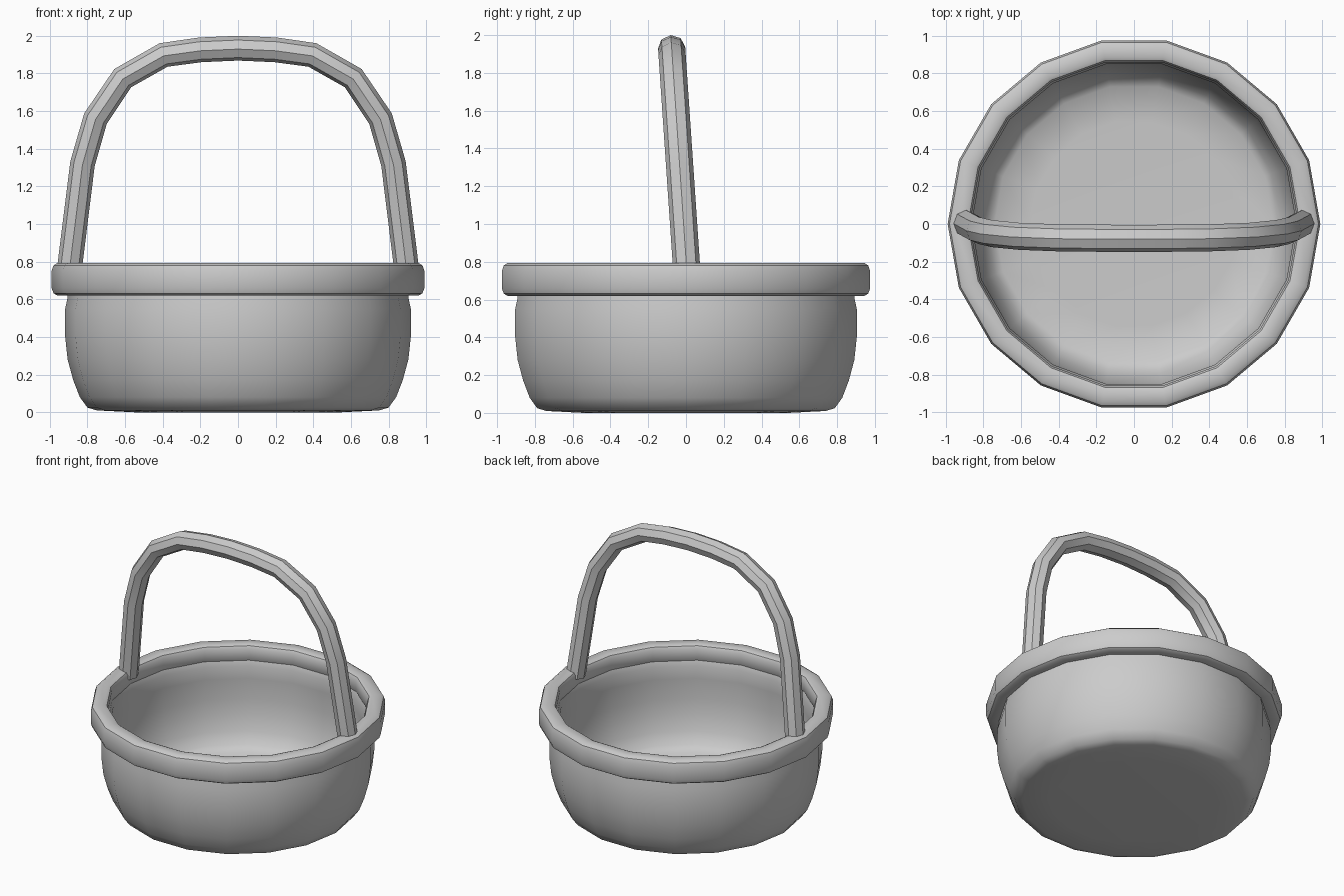
import bpy, bmesh, math
from mathutils import Vector

if "Cube" in bpy.data.objects:
    bpy.data.objects.remove(bpy.data.objects["Cube"])

SIDES = 18


def finish(bm, name):
    bmesh.ops.remove_doubles(bm, verts=bm.verts, dist=0.0005)
    bmesh.ops.recalc_face_normals(bm, faces=bm.faces)
    me = bpy.data.meshes.new(name)
    bm.to_mesh(me)
    bm.free()
    ob = bpy.data.objects.new(name, me)
    bpy.context.collection.objects.link(ob)
    bpy.ops.object.select_all(action='DESELECT')
    bpy.context.view_layer.objects.active = ob
    ob.select_set(True)
    bpy.ops.object.shade_smooth_by_angle(angle=math.radians(38))
    return ob


def bridge(bm, rings, closed=False):
    pairs = list(zip(rings, rings[1:]))
    if closed:
        pairs.append((rings[-1], rings[0]))
    for a, b in pairs:
        n = len(a)
        for i in range(n):
            j = (i + 1) % n
            bm.faces.new((a[i], a[j], b[j], b[i]))


def lathe(name, profile, closed):
    bm = bmesh.new()
    rings = []
    for r, z in profile:
        rings.append([bm.verts.new((r * math.cos(math.tau * i / SIDES),
                                    r * math.sin(math.tau * i / SIDES), z))
                      for i in range(SIDES)])
    bridge(bm, rings, closed)
    if not closed:
        bm.faces.new(rings[0])
        bm.faces.new(rings[-1])
    return finish(bm, name)


# Bowl: outside from the base up, over the top edge, inside down to the floor
lathe("basket_bowl", [
    (0.55, 0.0), (0.75, 0.01), (0.80, 0.025), (0.84, 0.08), (0.875, 0.17),
    (0.905, 0.28), (0.918, 0.40), (0.918, 0.55), (0.905, 0.61), (0.90, 0.69),
    (0.878, 0.69), (0.862, 0.645), (0.868, 0.55), (0.868, 0.40), (0.855, 0.29),
    (0.825, 0.18), (0.785, 0.10), (0.74, 0.065), (0.55, 0.055)], False)

# Rolled rim
lathe("basket_rim", [
    (0.90, 0.622), (0.96, 0.62), (0.98, 0.632), (0.99, 0.66), (0.99, 0.75),
    (0.98, 0.78), (0.96, 0.793), (0.90, 0.793), (0.882, 0.785), (0.872, 0.765),
    (0.872, 0.685), (0.89, 0.66)], True)

# Handle: octagonal bar swept along an arch, leaning slightly to the front
half = [(0.898, 0.74), (0.826, 1.32), (0.757, 1.56), (0.612, 1.775),
        (0.395, 1.898), (0.2, 1.925)]
path = half + [(0, 1.934)] + [(-x, z) for x, z in reversed(half)]
pts = [Vector((x, 0.005 - 0.068 * (z - 0.74), z)) for x, z in path]
side = Vector((0, 1, 0.068)).normalized()
bm = bmesh.new()
rings = []
for k, p in enumerate(pts):
    t = (pts[min(k + 1, len(pts) - 1)] - pts[max(k - 1, 0)]).normalized()
    if 0 < k < len(pts) - 1:
        t = ((pts[k + 1] - p).normalized() + (p - pts[k - 1]).normalized()).normalized()
    out = side.cross(t).normalized()
    rings.append([bm.verts.new(p + out * 0.066 * math.cos(math.tau * i / 8)
                               + side * 0.072 * math.sin(math.tau * i / 8))
                  for i in range(8)])
bridge(bm, rings)
bm.faces.new(rings[0])
bm.faces.new(rings[-1])
finish(bm, "basket_handle")
